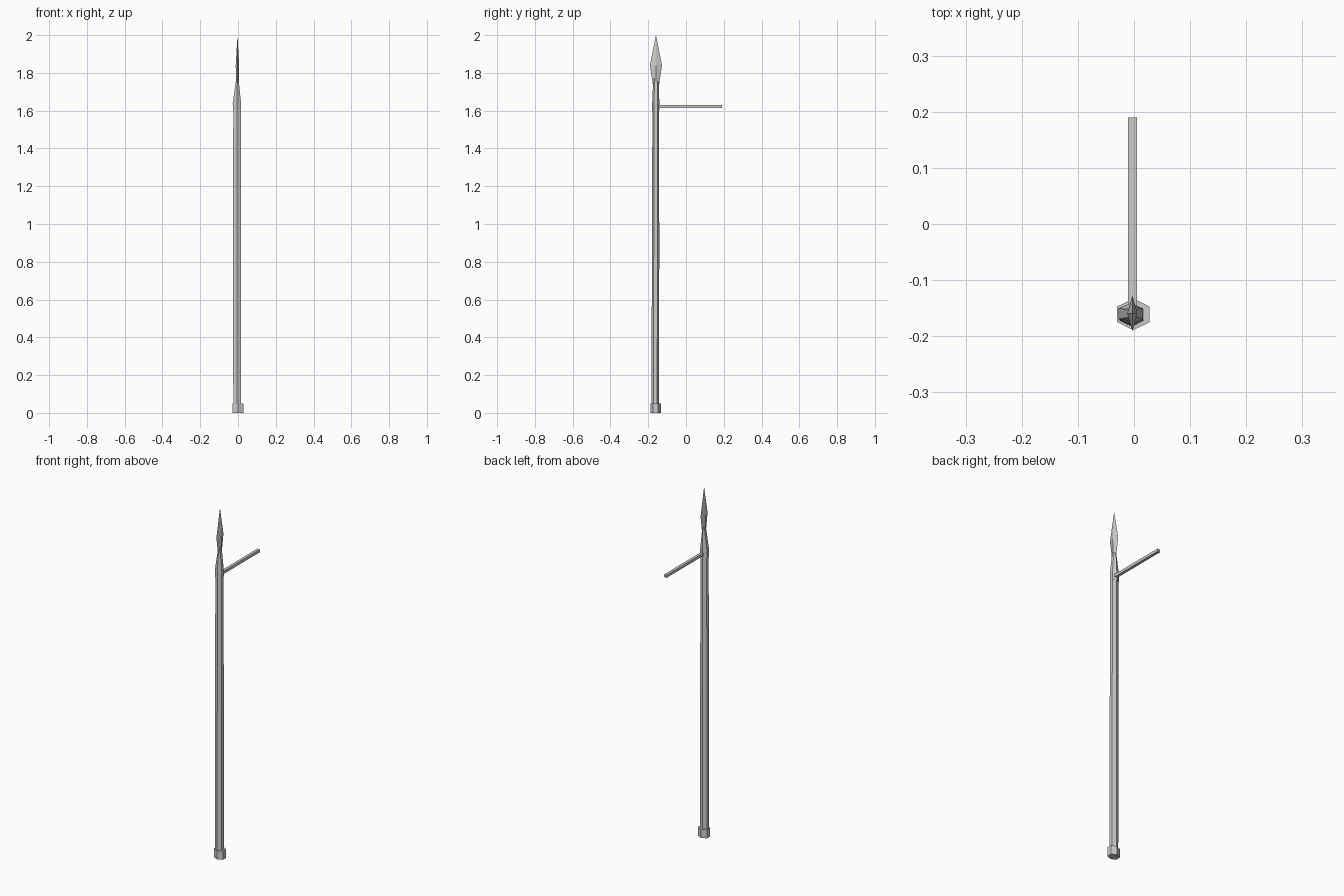
import bpy, bmesh, math

if "Cube" in bpy.data.objects:
    bpy.data.objects.remove(bpy.data.objects["Cube"])


def loft(name, sides, rings):
    """Low-poly lofted part. Each ring: (z, centre x, centre y, half x, half y).
    Corners point along y."""
    bm = bmesh.new()
    loops = []
    full = math.cos(math.pi / 6) if sides == 6 else 1.0
    for z, cx, cy, hx, hy in rings:
        loop = []
        for k in range(sides):
            a = math.pi / 2 + 2 * math.pi * k / sides
            loop.append(bm.verts.new((cx + hx / full * math.cos(a), cy + hy * math.sin(a), z)))
        loops.append(loop)
    for lo, hi in zip(loops, loops[1:]):
        for k in range(sides):
            n = (k + 1) % sides
            bm.faces.new((lo[k], lo[n], hi[n], hi[k]))
    bm.faces.new(loops[0][::-1])
    bm.faces.new(loops[-1])
    bmesh.ops.remove_doubles(bm, verts=bm.verts, dist=1e-5)
    bmesh.ops.recalc_face_normals(bm, faces=bm.faces)
    mesh = bpy.data.meshes.new(name)
    bm.to_mesh(mesh)
    bm.free()
    obj = bpy.data.objects.new(name, mesh)
    bpy.context.collection.objects.link(obj)
    return obj


# Butt cap at the foot of the pole
loft("butt_cap", 6, [(0.0, -0.001, -0.161, 0.029, 0.028),
                     (0.05, -0.001, -0.161, 0.029, 0.028)])

# Slightly crooked wooden shaft
loft("shaft", 6, [(0.04, -0.004, -0.163, 0.021, 0.020),
                  (0.82, -0.005, -0.161, 0.021, 0.0195),
                  (1.63, -0.005, -0.160, 0.020, 0.018)])

# Socket that flattens into the blade
loft("socket", 6, [(1.60, -0.006, -0.160, 0.021, 0.019),
                   (1.64, -0.006, -0.160, 0.022, 0.019),
                   (1.78, -0.003, -0.159, 0.005, 0.014)])

# Diamond-section leaf blade
loft("blade", 4, [(1.72, -0.003, -0.159, 0.008, 0.014),
                  (1.84, -0.003, -0.159, 0.009, 0.032),
                  (2.0, -0.003, -0.159, 0.0, 0.0)])

# Square crossbar reaching backwards
bpy.ops.mesh.primitive_cube_add(size=1, location=(-0.003, 0.0175, 1.622))
bar = bpy.context.object
bar.name = "crossbar"
bar.scale = (0.016, 0.345, 0.016)
